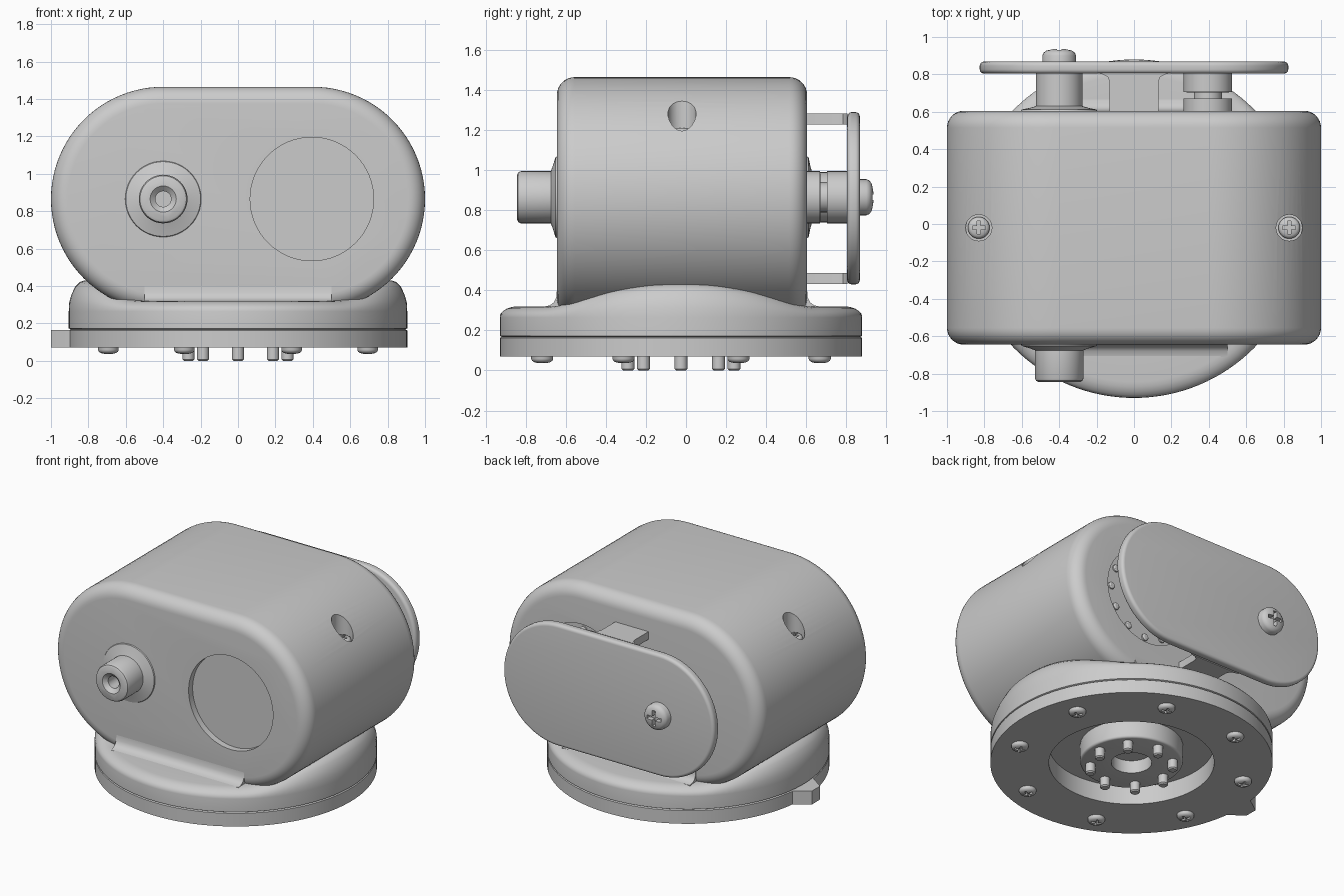
import bpy, bmesh
from math import sin, cos, pi, radians, sqrt
from mathutils import Vector

if "Cube" in bpy.data.objects:
    bpy.data.objects.remove(bpy.data.objects["Cube"])

BY = -0.025      # base centre in y
CZ = 0.865       # body axis height


def finish(bm, name, angle=35):
    bmesh.ops.remove_doubles(bm, verts=bm.verts, dist=1e-5)
    bmesh.ops.recalc_face_normals(bm, faces=bm.faces)
    me = bpy.data.meshes.new(name)
    bm.to_mesh(me)
    bm.free()
    ob = bpy.data.objects.new(name, me)
    bpy.context.collection.objects.link(ob)
    smooth(ob, angle)
    return ob


def smooth(ob, angle=35):
    bpy.ops.object.select_all(action='DESELECT')
    ob.select_set(True)
    bpy.context.view_layer.objects.active = ob
    bpy.ops.object.shade_smooth_by_angle(angle=radians(angle))


def skin(bm, rings):
    n = len(rings[0])
    vs = [[bm.verts.new(p) for p in ring] for ring in rings]
    for a, b in zip(vs, vs[1:]):
        for i in range(n):
            bm.faces.new((a[i], a[(i + 1) % n], b[(i + 1) % n], b[i]))
    bm.faces.new(vs[0])
    bm.faces.new(vs[-1])


def loft(name, profile, loc=(0, 0, 0), axis='y', half=0, n=48):
    """Stack of circles (or stadiums when half > 0) given as (radius, height)."""
    rings = []
    for r, h in profile:
        ring = []
        for side, start in ((half, -pi / 2), (-half, pi / 2)):
            for i in range(n // 2 + (1 if half else 0)):
                a = start + 2 * pi * i / n
                u, v = side + r * cos(a), r * sin(a)
                p = (u, h, v) if axis == 'y' else (u, v, h)
                ring.append(Vector(p) + Vector(loc))
        rings.append(ring)
    bm = bmesh.new()
    skin(bm, rings)
    return finish(bm, name)


def prism(name, pts, lo, hi, to3d):
    bm = bmesh.new()
    skin(bm, [[to3d(a, b, h) for a, b in pts] for h in (lo, hi)])
    return finish(bm, name)


def box(name, lo, hi):
    (x0, y0, z0), (x1, y1, z1) = lo, hi
    return prism(name, [(x0, y0), (x1, y0), (x1, y1), (x0, y1)], z0, z1,
                 lambda a, b, h: (a, b, h))


def cut(ob, *cutters):
    for c in cutters:
        c.hide_render = True
        m = ob.modifiers.new("cut", 'BOOLEAN')
        m.operation, m.object, m.solver = 'DIFFERENCE', c, 'EXACT'
        bpy.ops.object.select_all(action='DESELECT')
        bpy.context.view_layer.objects.active = ob
        ob.select_set(True)
        bpy.ops.object.modifier_apply(modifier=m.name)
        bpy.data.objects.remove(c)
    smooth(ob)


def rounded(r, lo, hi, b, k=6):
    """Profile of a slab with rounded rims."""
    arc = [(b * sin(pi / 2 * i / k), b * (1 - cos(pi / 2 * i / k))) for i in range(k + 1)]
    return [(r - b + s, lo + t) for s, t in arc] + [(r - b + s, hi - t) for s, t in reversed(arc)]


# Main housing: rounded stadium with window, rear recess and screw pockets
body = loft("housing", rounded(0.6, -0.645, 0.605, 0.09, 8), (0, 0, CZ), half=0.4, n=96)
cut(body,
    loft("window_cutter", [(0.33, -0.8), (0.33, -0.6)], (0.395, 0, CZ), n=64),
    loft("rear_cutter", [(0.33, 0.575), (0.33, 0.8)], (0.395, 0, CZ), n=64),
    *[loft("pocket_cutter", [(0.07, 1.17), (0.07, 1.5)], (s * 0.83, -0.02, 0), 'z', n=32)
      for s in (-1, 1)])

# Rear recess fasteners
for i in range(12):
    a = 2 * pi * i / 12
    loft("recess_stud", [(0.025, 0.57), (0.025, 0.585), (0.015, 0.592)],
         (0.395 + 0.28 * cos(a), 0, CZ + 0.28 * sin(a)), n=12)


# Base: round flange whose top sweeps up to the housing sides
def base_top(c):
    t = min(max((abs(c) - 0.62) / 0.38, 0), 1)
    return 0.32 + 0.11 * t * t * (3 - 2 * t) ** 0.5


outline = [(0.905, 0.07, 0), (0.905, 0.163, 0), (0.895, 0.168, 0), (0.905, 0.173, 0),
           (0.905, 0.265, 0), (0.902, 0.265, 0.3), (0.89, 0.265, 0.55), (0.87, 0.265, 0.8),
           (0.845, 0.265, 0.95), (0.82, 0.265, 1.0), (0.6, 0.265, 1.0), (0.3, 0.265, 0.9)]
bm = bmesh.new()
N = 128
skin(bm, [[(r * cos(2 * pi * i / N), BY + r * sin(2 * pi * i / N),
            z + t * (base_top(cos(2 * pi * i / N)) - z)) for i in range(N)]
          for r, z, t in outline])
base = finish(bm, "base_flange")
cut(base, loft("cavity_cutter", [(0.53, 0.0), (0.53, 0.2)], (0, BY, 0), 'z', n=64))

# Index tab on the base rim
prism("index_tab", [(-0.85, -0.17), (-0.93, -0.12), (-1.0, -0.07), (-1.0, 0.02),
                    (-0.93, 0.07), (-0.85, 0.12)], 0.07, 0.165, lambda a, b, h: (a, b, h))

# Fillet strips where housing front and back meet the base
strip = [(0.55, 0.28), (0.615, 0.42), (0.645, 0.40), (0.648, 0.365), (0.66, 0.34),
         (0.68, 0.325), (0.71, 0.319), (0.71, 0.28)]
for s, shift in ((-1, 0), (1, -0.04)):
    prism("base_fillet", [(s * (y + shift), z) for y, z in strip], -0.5, 0.5,
          lambda a, b, h: (h, a, b))

# Connector boss and pins underneath
boss = loft("connector_boss", rounded(0.33, 0.07, 0.21, 0.015, 3), (0, BY, 0), 'z', n=64)
cut(boss, loft("key_cutter", [(0.13, 0.0), (0.13, 0.16)], (0, BY, 0), 'z', n=32))
for i in range(8):
    a = 2 * pi * i / 8
    loft("pin", [(0.024, 0), (0.032, 0.008), (0.032, 0.09)],
         (0.265 * cos(a), BY + 0.265 * sin(a), 0), 'z', n=20)

# Cross-head screw, shared by every screw position
screw = loft("screw", [(1, -0.6), (1, 0.25), (0.93, 0.42), (0.75, 0.55), (0.4, 0.63), (0.1, 0.65)],
             axis='z', n=32)
cut(screw, box("slot_a", (-0.6, -0.14, 0.25), (0.6, 0.14, 1)),
    box("slot_b", (-0.14, -0.6, 0.25), (0.14, 0.6, 1)))


def place_screw(name, loc, r, rot=(0, 0, 0)):
    s = bpy.data.objects.new(name, screw.data)
    s.location, s.scale, s.rotation_euler = loc, (r, r, r), rot
    bpy.context.collection.objects.link(s)


for s in (-1, 1):
    place_screw("housing_screw", (s * 0.83, -0.02, 1.175), 0.058)
place_screw("cover_screw", (-0.4, 0.878, CZ), 0.09, (-pi / 2, 0, 0))
for i in range(8):
    a = 2 * pi * (i + 0.5) / 8
    place_screw("base_screw", (0.75 * cos(a), BY + 0.75 * sin(a), 0.072), 0.055, (pi, 0, a))
bpy.data.objects.remove(screw)

# Front post with flared collar and bore
post = loft("front_post", [(0.21, -0.63), (0.2, -0.652), (0.16, -0.664), (0.13, -0.675),
                           (0.13, -0.825), (0.124, -0.838), (0.11, -0.845)], (-0.4, 0, CZ))
cut(post, loft("bore_cutter", [(0.075, -0.9), (0.07, -0.845), (0.042, -0.82), (0.042, -0.7)],
               (-0.4, 0, CZ), n=32))

# Rear posts carrying the cover
loft("rear_post", [(0.21, 0.59), (0.2, 0.612), (0.16, 0.62), (0.125, 0.63), (0.125, 0.81)],
     (-0.4, 0, CZ))
loft("rear_stop", [(0.13, 0.56), (0.13, 0.67), (0.075, 0.672), (0.075, 0.703),
                   (0.13, 0.705), (0.13, 0.81)], (0.395, 0, CZ))

# Rear cover plate and its two brackets
loft("rear_cover", rounded(0.43, 0.805, 0.868, 0.022, 5), (0, 0, CZ - 0.005), half=0.395, n=72)
tab = [(0.13, 0.59), (0.13, 0.76), (0.14, 0.785), (0.165, 0.8), (0.2, 0.807)]
tab += [(-x, y) for x, y in reversed(tab)]
for z in (0.433, 1.228):
    prism("cover_bracket", tab, z, z + 0.055, lambda a, b, h: (a, b, h))
